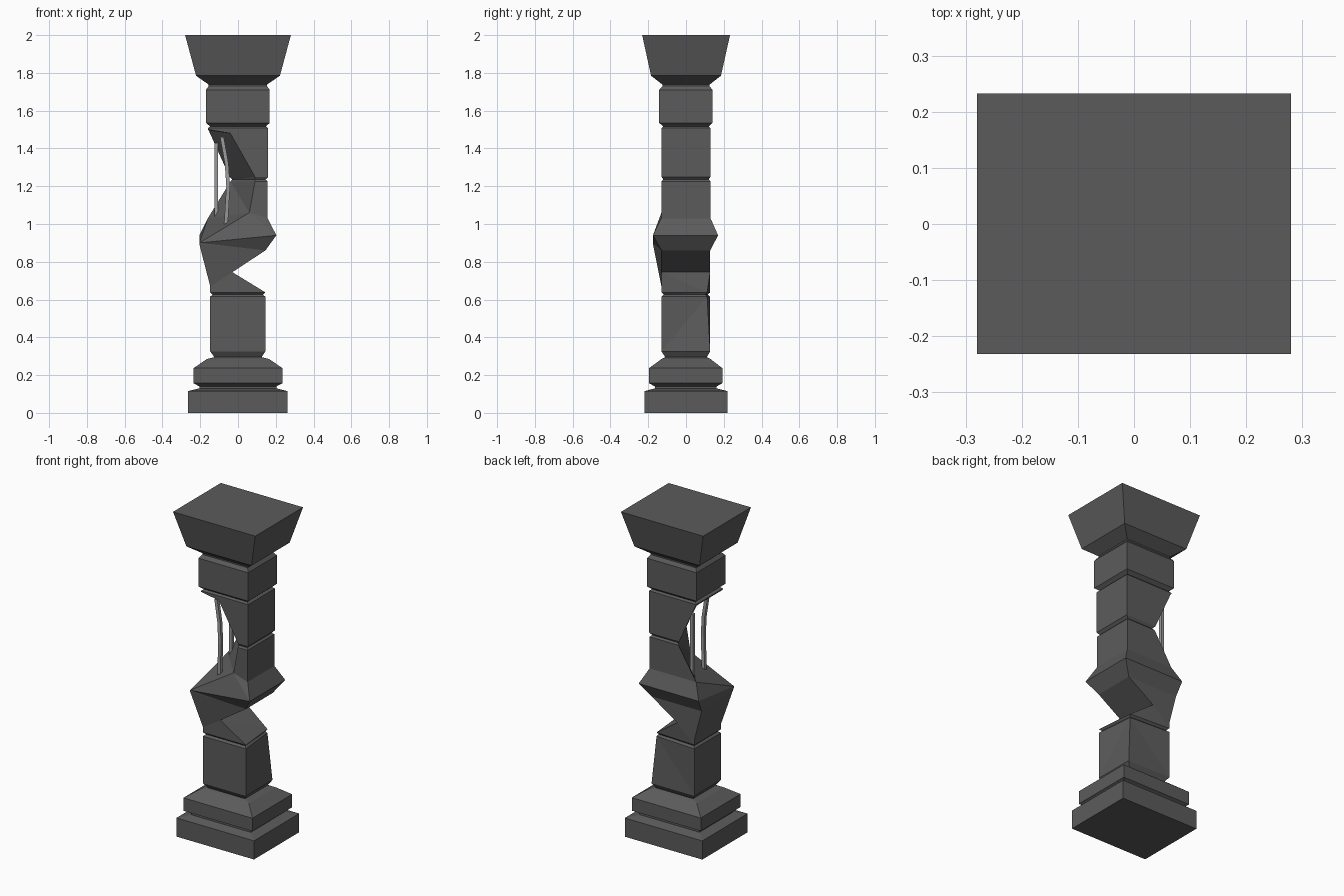
import bpy, bmesh


def material(name, v):
    m = bpy.data.materials.new(name)
    m.diffuse_color = (v, v, v, 1)
    return m


stone = material("dark_stone", .105)
metal = material("bare_metal", .32)


def ring(z, x0, x1, y0, y1):
    return [(x0, y0, z), (x1, y0, z), (x1, y1, z), (x0, y1, z)]


def loft(name, rings, mat):
    """Skin a stack of four-cornered rings into a closed flat-shaded solid."""
    bm = bmesh.new()
    rows = [[bm.verts.new(p) for p in r] for r in rings]
    for a, b in zip(rows, rows[1:]):
        for i in range(4):
            j = (i + 1) % 4
            bm.faces.new((a[i], a[j], b[j], b[i]))
    bm.faces.new(rows[0][::-1])
    bm.faces.new(rows[-1])
    bmesh.ops.remove_doubles(bm, verts=bm.verts, dist=0.0005)
    bmesh.ops.triangulate(bm, faces=[f for f in bm.faces if len(f.verts) > 3])
    bmesh.ops.recalc_face_normals(bm, faces=bm.faces)
    bmesh.ops.dissolve_limit(bm, angle_limit=0.01, verts=bm.verts, edges=bm.edges)
    me = bpy.data.meshes.new(name)
    bm.to_mesh(me)
    bm.free()
    me.materials.append(mat)
    ob = bpy.data.objects.new(name, me)
    bpy.context.collection.objects.link(ob)
    return ob


# Stepped plinth and lower block (one back corner is chipped)
plinth = [
    ring(0, -.265, .263, -.22, .22),
    ring(.115, -.265, .263, -.22, .22),
    ring(.13, -.205, .203, -.165, .162),
    ring(.14, -.205, .203, -.165, .162),
    ring(.157, -.235, .235, -.195, .192),
    ring(.237, -.235, .235, -.195, .192),
    ring(.285, -.165, .165, -.13, .13),
    ring(.295, -.125, .125, -.11, .11),
    ring(.325, -.147, .145, -.13, .128),
    [(-.147, -.13, .615), (.145, -.13, .615), (.122, .112, .615), (-.147, .128, .615)],
    [(-.135, -.118, .626), (.132, -.118, .626), (.114, .102, .626), (-.135, .115, .626)],
]

# Cracked middle: deep notch on the right, bulge, then hollow on the left
broken = [
    [(-.147, -.13, .638), (.145, -.13, .638), (.122, .112, .638), (-.147, .128, .638)],
    [(-.147, -.13, .67), (-.03, -.13, .745), (-.03, .128, .745), (-.147, .128, .67)],
    [(-.205, -.175, .895), (.145, -.13, .86), (.145, .128, .86), (-.196, .128, .86)],
    [(-.205, -.175, .9), (.203, -.175, .94), (.203, .17, .94), (-.205, .17, .94)],
    [(.06, -.13, 1.06), (.157, -.13, 1.03), (.157, .13, 1.03), (-.16, .13, 1.03)],
    [(.09, -.13, 1.225), (.157, -.13, 1.225), (.157, .13, 1.225), (-.04, .13, 1.225)],
    [(.09, -.12, 1.235), (.146, -.12, 1.235), (.146, .12, 1.235), (-.03, .12, 1.235)],
    [(.09, -.13, 1.25), (.16, -.13, 1.25), (.16, .13, 1.25), (-.045, .13, 1.25)],
    [(-.04, -.13, 1.48), (.16, -.13, 1.49), (.16, .13, 1.49), (-.155, .13, 1.495)],
    ring(1.5, -.16, .16, -.13, .13),
]

# Neck block and flared capital
capital = [
    ring(1.507, -.16, .16, -.13, .13),
    ring(1.517, -.147, .147, -.12, .12),
    ring(1.535, -.17, .168, -.142, .14),
    ring(1.71, -.17, .168, -.142, .14),
    ring(1.73, -.155, .153, -.125, .125),
    ring(1.738, -.155, .153, -.125, .125),
    ring(1.785, -.222, .222, -.185, .185),
    ring(2, -.28, .28, -.232, .233),
]
loft("pillar", plinth + broken + capital, stone)


# Exposed reinforcing rods
def rod(name, path, r=.01):
    loft(name, [ring(z, x - r, x + r, y - r, y + r) for x, y, z in path], metal)


rod("back_rod", [(-.115, .1, 1.03), (-.115, .1, 1.43)])
rod("front_rod", [(-.065, -.085, .98), (-.052, -.095, 1.2), (-.06, -.09, 1.32), (-.085, -.085, 1.46)])
